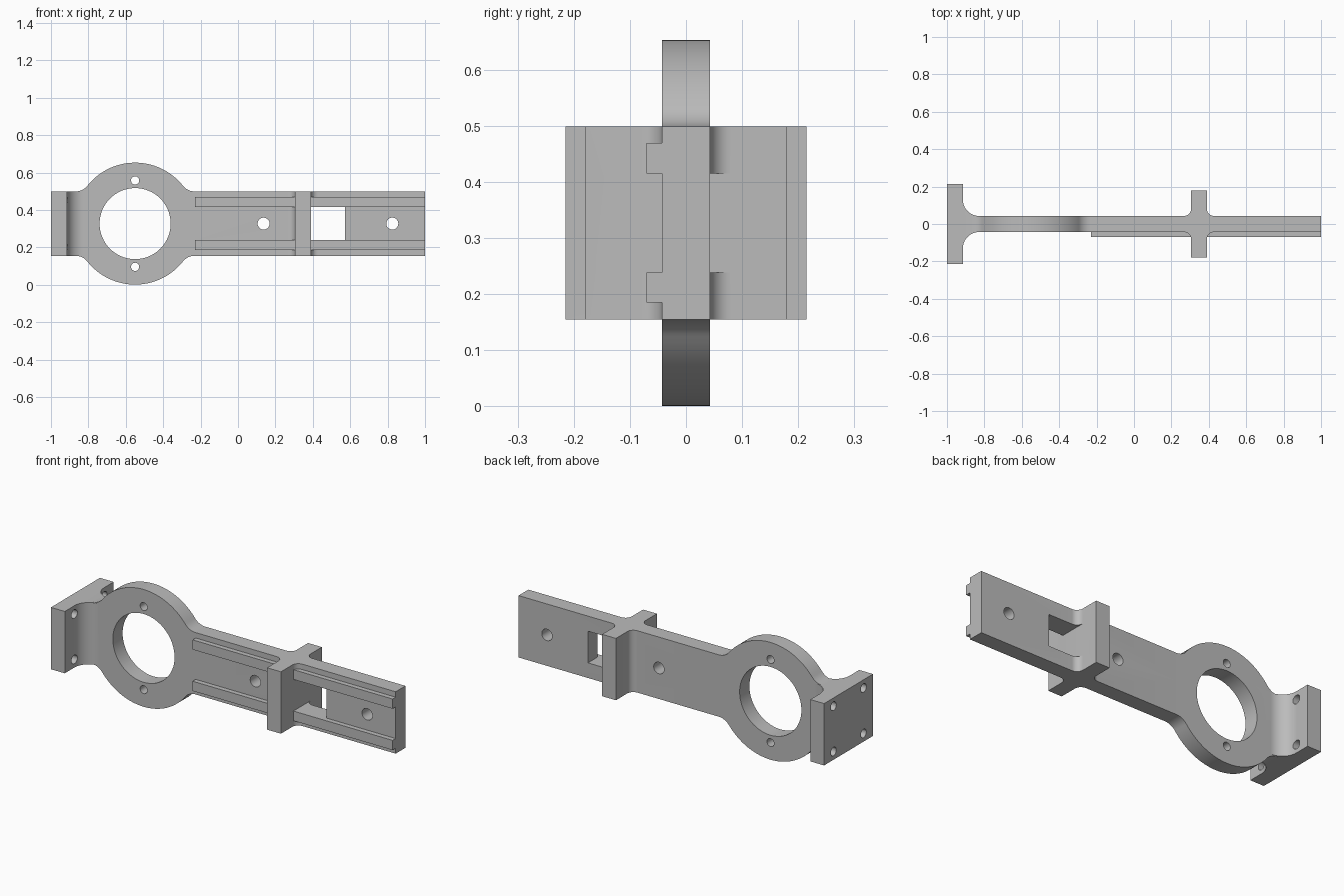
import bpy, bmesh
from math import radians, cos, sin, sqrt, atan2, degrees
from mathutils import Matrix, Vector

cube = bpy.data.objects.get("Cube")
if cube:
    bpy.data.objects.remove(cube, do_unlink=True)

grey = bpy.data.materials.new("plain_grey")
grey.use_nodes = True
colour = (0.5, 0.5, 0.5, 1)
grey.diffuse_color = colour
grey.node_tree.nodes["Principled BSDF"].inputs["Base Color"].default_value = colour

BOTTOM, TOP = 0.155, 0.499      # bar height range
MID = (BOTTOM + TOP) / 2
HALF = 0.043                    # half thickness of the bar


def to_object(name, bm):
    bmesh.ops.recalc_face_normals(bm, faces=bm.faces)
    mesh = bpy.data.meshes.new(name)
    bm.to_mesh(mesh)
    bm.free()
    mesh.materials.append(grey)
    obj = bpy.data.objects.new(name, mesh)
    bpy.context.collection.objects.link(obj)
    return obj


def prism(name, points, push):
    """Extrude a flat outline along the push vector."""
    bm = bmesh.new()
    face = bm.faces.new([bm.verts.new(p) for p in points])
    out = bmesh.ops.extrude_face_region(bm, geom=[face])
    verts = [v for v in out["geom"] if isinstance(v, bmesh.types.BMVert)]
    bmesh.ops.translate(bm, verts=verts, vec=Vector(push))
    return to_object(name, bm)


def box(name, x0, x1, y0, y1, z0, z1):
    return prism(name, [(x0, y0, z0), (x1, y0, z0), (x1, y1, z0), (x0, y1, z0)],
                 (0, 0, z1 - z0))


def rod(name, centre, radius, depth, axis, segments=32):
    bm = bmesh.new()
    turn = Matrix.Rotation(radians(90), 4, axis)
    bmesh.ops.create_cone(bm, cap_ends=True, segments=segments, radius1=radius,
                          radius2=radius, depth=depth,
                          matrix=Matrix.Translation(centre) @ turn)
    return to_object(name, bm)


def arc(cx, cy, r, a0, a1, n=10):
    angles = [radians(a0 + (a1 - a0) * i / n) for i in range(n + 1)]
    return [(cx + r * cos(a), cy + r * sin(a)) for a in angles]


def combine(target, tool, operation):
    """Apply a boolean and discard the tool."""
    mod = target.modifiers.new("combine", "BOOLEAN")
    mod.object, mod.operation, mod.solver = tool, operation, "EXACT"
    bpy.context.view_layer.update()
    graph = bpy.context.evaluated_depsgraph_get()
    mesh = bpy.data.meshes.new_from_object(target.evaluated_get(graph))
    target.modifiers.clear()
    target.data = mesh
    bpy.data.objects.remove(tool, do_unlink=True)


# Bar with end plate and cross plate, filleted in plan
side = [(-1, 0.215), (-0.915, 0.215)]
side += arc(-0.828, 0.13, 0.087, 180, 270)
side += arc(0.268, 0.08, 0.037, 270, 360)
side += [(0.305, 0.18), (0.39, 0.18)]
side += arc(0.427, 0.08, 0.037, 180, 270)
side += [(1, HALF)]
plan = side + [(x, -y) for x, y in reversed(side)]
bracket = prism("bracket_body", [(x, y, BOTTOM) for x, y in plan], (0, 0, TOP - BOTTOM))

# Ring lobe blended into the bar
RX, R, FILLET = -0.55, 0.326, 0.08
rise = TOP - MID + FILLET
run = sqrt((R + FILLET) ** 2 - rise ** 2)
tilt = degrees(atan2(rise, run))
upper = arc(RX + run, rise, FILLET, 270, 180 + tilt)
upper += arc(RX, 0, R, tilt, 180 - tilt, 40)[1:-1]
upper += arc(RX - run, rise, FILLET, -tilt, -90)
outline = upper + [(x, -z) for x, z in reversed(upper)]
lobe = prism("ring_lobe", [(x, -HALF, MID + z) for x, z in outline], (0, 2 * HALF, 0))
combine(bracket, lobe, "UNION")

# Twin guide rails along the front
for z0, z1 in ((0.185, 0.239), (0.415, 0.469)):
    combine(bracket, box("rail", -0.23, 1, -0.07, -0.02, z0, z1), "UNION")

# Large bore, window and through holes
combine(bracket, rod("bore", (RX, 0, MID), 0.19, 1, "X", 64), "DIFFERENCE")
combine(bracket, box("window", 0.39, 0.573, -0.17, 0.17, 0.239, 0.415), "DIFFERENCE")
for x, z, r in ((RX, MID - 0.231, 0.022), (RX, MID + 0.231, 0.022),
                (0.137, MID, 0.032), (0.825, MID, 0.032)):
    combine(bracket, rod("hole", (x, 0, z), r, 1, "X"), "DIFFERENCE")

# Four mounting holes through the end plate
for y in (-0.132, 0.132):
    for dz in (-0.126, 0.126):
        combine(bracket, rod("mount_hole", (-0.95, y, MID + dz), 0.024, 0.3, "Y"),
                "DIFFERENCE")

# Smooth curves, sharp edges
bpy.ops.object.select_all(action="DESELECT")
bracket.select_set(True)
bpy.context.view_layer.objects.active = bracket
bpy.ops.object.shade_smooth_by_angle(angle=radians(30))
